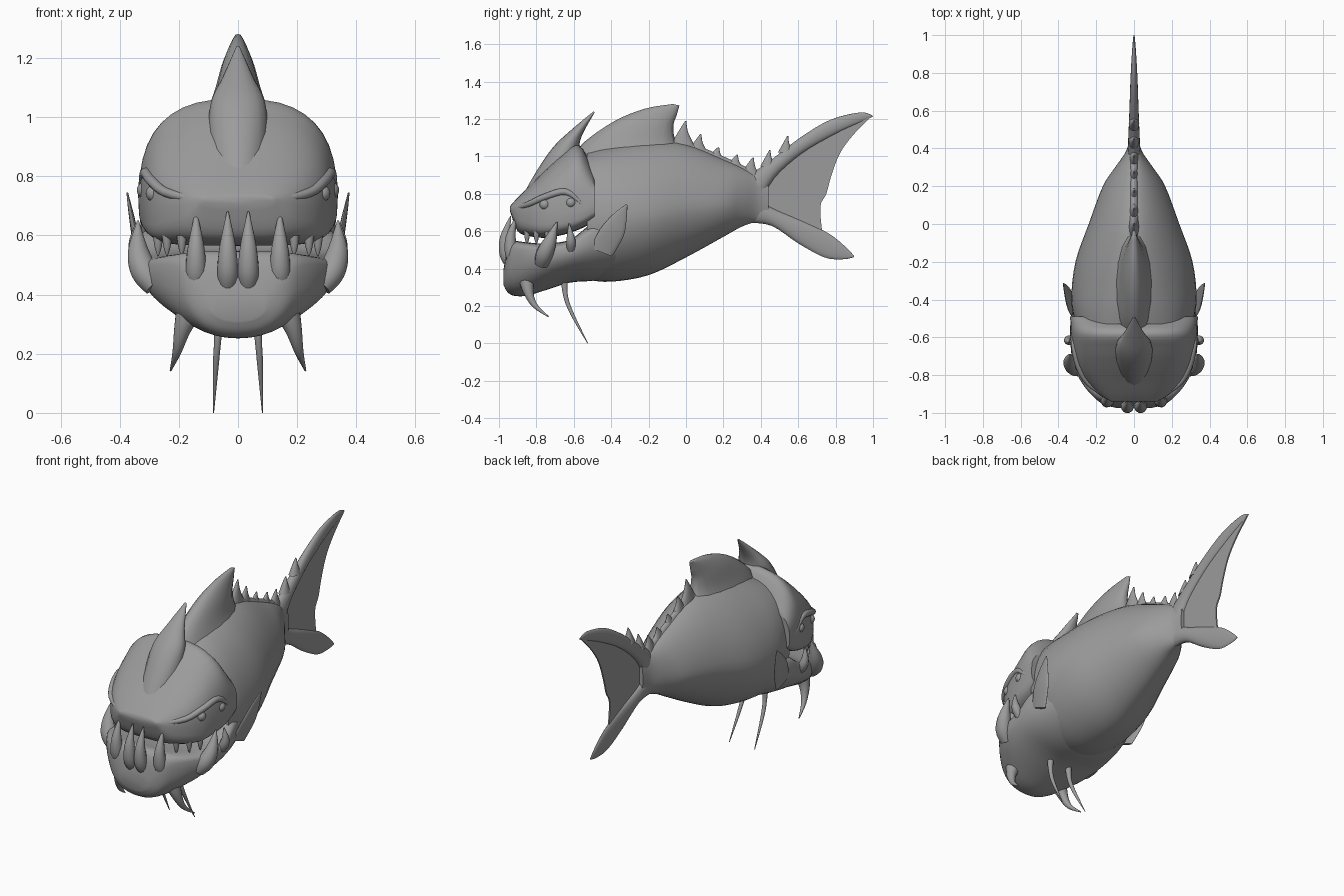
import bpy, bmesh
from math import cos, sin, pi
from mathutils import Vector

# one dark grey for every part
grey = bpy.data.materials.new("dark_grey")
grey.diffuse_color = (0.33, 0.33, 0.33, 1)


def finish(name, bm, mirror=False, angle=40):
    bmesh.ops.recalc_face_normals(bm, faces=bm.faces)
    me = bpy.data.meshes.new(name)
    bm.to_mesh(me)
    bm.free()
    me.materials.append(grey)
    ob = bpy.data.objects.new(name, me)
    bpy.context.collection.objects.link(ob)
    if mirror:
        ob.modifiers.new("mirror", 'MIRROR').use_mirror_merge = False
    bpy.ops.object.select_all(action='DESELECT')
    ob.select_set(True)
    bpy.context.view_layer.objects.active = ob
    bpy.ops.object.shade_smooth_by_angle(angle=angle * pi / 180)
    return ob


def refine(rows, n=4):
    """Smoothly interpolate rows of numbers (Catmull-Rom)."""
    out = []
    for i in range(len(rows) - 1):
        p0, p1, p2 = rows[max(i - 1, 0)], rows[i], rows[i + 1]
        p3 = rows[min(i + 2, len(rows) - 1)]
        for k in range(n):
            t = k / n
            out.append([0.5 * (2 * b + (c - a) * t + (2 * a - 5 * b + 4 * c - d) * t * t
                               + (3 * b - a - 3 * c + d) * t ** 3)
                        for a, b, c, d in zip(p0, p1, p2, p3)])
    return out + [list(rows[-1])]


def loft(name, rings, mirror=False, angle=40):
    bm = bmesh.new()
    vs = [[bm.verts.new(p) for p in r] for r in rings]
    m = len(rings[0])
    for a, b in zip(vs, vs[1:]):
        for j in range(m):
            bm.faces.new((a[j], a[(j + 1) % m], b[(j + 1) % m], b[j]))
    bm.faces.new(vs[0])
    bm.faces.new(vs[-1])
    return finish(name, bm, mirror, angle)


def spow(v, e):
    return abs(v) ** e * (1 if v >= 0 else -1)


def hull(name, rows, m=40):
    """Rows: y, top, bottom, mid height, half width, roundness above, below."""
    rings = []
    for y, top, bot, mid, w, nt, nb in refine(rows):
        ring = []
        for j in range(m):
            a = 2 * pi * j / m
            n, h = (nt, top - mid) if sin(a) >= 0 else (nb, mid - bot)
            ring.append((w * spow(cos(a), 2 / n), y, mid + h * spow(sin(a), 2 / n)))
        rings.append(ring)
    return loft(name, rings, angle=50)


def blade(name, rows, mirror=False, m=16):
    """Rows: leading y, z, trailing y, z, half thickness, x centre."""
    rings = []
    for y1, z1, y2, z2, t, x in refine(rows):
        rings.append([(x + t * sin(2 * pi * j / m),
                       (y1 + y2) / 2 + (y1 - y2) / 2 * cos(2 * pi * j / m),
                       (z1 + z2) / 2 + (z1 - z2) / 2 * cos(2 * pi * j / m)) for j in range(m)])
    return loft(name, rings, mirror, 60)


def tube(name, rows, mirror=True, m=12):
    """Rows: x, y, z, radius."""
    pts = refine(rows)
    rings = []
    for i, p in enumerate(pts):
        t = Vector(pts[min(i + 1, len(pts) - 1)][:3]) - Vector(pts[max(i - 1, 0)][:3])
        t.normalize()
        u = t.cross(Vector((0.3, 0.95, 0.1)) if abs(t.z) > 0.6 else Vector((0, 0, 1))).normalized()
        v = t.cross(u)
        c = Vector(p[:3])
        rings.append([c + p[3] * (u * cos(2 * pi * j / m) + v * sin(2 * pi * j / m))
                      for j in range(m)])
    return loft(name, rings, mirror, 60)


# body, from behind the gills to the tail root
hull("body", [
    (-0.53, 1.02, 0.34, 0.65, 0.31, 2.3, 2.0), (-0.40, 1.06, 0.33, 0.66, 0.332, 1.9, 1.9),
    (-0.20, 1.085, 0.365, 0.68, 0.31, 1.7, 1.8), (0.0, 1.065, 0.46, 0.72, 0.24, 1.65, 1.8),
    (0.20, 0.985, 0.57, 0.74, 0.165, 1.7, 1.8), (0.30, 0.94, 0.625, 0.76, 0.10, 1.9, 2),
    (0.38, 0.90, 0.65, 0.77, 0.045, 2, 2), (0.44, 0.88, 0.65, 0.77, 0.025, 2, 2)])

# upper head with overhanging snout
hull("upper_head", [
    (-0.94, 0.735, 0.705, 0.72, 0.12, 3, 3), (-0.90, 0.78, 0.60, 0.70, 0.19, 2.7, 3.5),
    (-0.83, 0.85, 0.572, 0.70, 0.258, 2.6, 4.5), (-0.75, 0.93, 0.565, 0.70, 0.303, 2.6, 5),
    (-0.66, 1.01, 0.58, 0.70, 0.325, 2.7, 5), (-0.57, 1.06, 0.61, 0.71, 0.335, 2.7, 5),
    (-0.49, 0.92, 0.65, 0.74, 0.338, 2.7, 4)])

# lower jaw
hull("lower_jaw", [
    (-0.975, 0.40, 0.31, 0.36, 0.09, 2.5, 2.2), (-0.955, 0.50, 0.275, 0.42, 0.16, 3, 2.3),
    (-0.92, 0.545, 0.255, 0.46, 0.21, 4, 2.2), (-0.85, 0.54, 0.255, 0.47, 0.27, 5, 2.0),
    (-0.75, 0.535, 0.285, 0.47, 0.32, 5, 1.9), (-0.62, 0.555, 0.325, 0.49, 0.337, 5, 1.9),
    (-0.50, 0.64, 0.335, 0.54, 0.333, 5, 1.95), (-0.36, 0.66, 0.36, 0.56, 0.29, 4, 1.9)])

# head crest and back fin
blade("head_crest", [
    (-0.89, 0.76, -0.60, 0.88, 0.09, 0), (-0.80, 0.92, -0.57, 0.99, 0.1, 0),
    (-0.71, 1.05, -0.57, 1.06, 0.09, 0), (-0.61, 1.145, -0.55, 1.125, 0.052, 0),
    (-0.495, 1.24, -0.488, 1.235, 0.006, 0)])
blade("back_fin", [
    (-0.62, 0.98, 0.0, 0.99, 0.12, 0), (-0.54, 1.08, -0.055, 1.08, 0.082, 0),
    (-0.38, 1.19, -0.068, 1.16, 0.055, 0), (-0.22, 1.255, -0.05, 1.22, 0.03, 0),
    (-0.07, 1.28, -0.035, 1.272, 0.01, 0)])

# ridge and saw spikes along the back and tail: tip y, tip z, base length, depth
blade("back_ridge", [(-0.1, 1.09, -0.1, 0.95, 0.03, 0), (0.0, 1.08, 0.0, 0.95, 0.03, 0),
                     (0.2, 1.0, 0.2, 0.85, 0.028, 0), (0.38, 0.915, 0.38, 0.8, 0.025, 0)])
for y, z, b, d in [(0.0, 1.19, 0.1, 0.14), (0.08, 1.12, 0.1, 0.12), (0.175, 1.05, 0.11, 0.1),
                   (0.275, 1.01, 0.11, 0.1), (0.36, 0.995, 0.1, 0.12),
                   (0.45, 1.035, 0.06, 0.09), (0.545, 1.11, 0.06, 0.09)]:
    blade("back_spike", [
        (y - b * 0.9, z - d, y + b * 0.5, z - d, 0.028, 0),
        (y - b * 0.4, z - d * 0.4, y + b * 0.12, z - d * 0.45, 0.015, 0),
        (y - 0.004, z, y + 0.002, z - 0.002, 0.003, 0)])

# tail: upper lobe, lower lobe, thin web
blade("tail_upper_lobe", [
    (0.34, 0.90, 0.40, 0.74, 0.035, 0), (0.46, 0.985, 0.47, 0.88, 0.03, 0),
    (0.61, 1.10, 0.62, 1.015, 0.024, 0), (0.77, 1.195, 0.80, 1.12, 0.018, 0),
    (0.93, 1.235, 0.94, 1.185, 0.009, 0), (0.995, 1.22, 1.0, 1.213, 0.003, 0)])
blade("tail_lower_lobe", [
    (0.34, 0.80, 0.34, 0.645, 0.035, 0), (0.46, 0.725, 0.46, 0.628, 0.026, 0),
    (0.60, 0.665, 0.60, 0.535, 0.02, 0), (0.76, 0.59, 0.74, 0.46, 0.013, 0),
    (0.86, 0.51, 0.84, 0.45, 0.007, 0), (0.90, 0.465, 0.895, 0.46, 0.003, 0)])
bm = bmesh.new()
trail = refine([(0.99, 1.212), (0.89, 1.11), (0.82, 1.01), (0.775, 0.89), (0.75, 0.80),
                (0.718, 0.73), (0.73, 0.58)])
edge = [(0.39, 0.84), (0.61, 1.04), (0.80, 1.15)] + trail + [(0.58, 0.62), (0.39, 0.72)]
f = bm.faces.new([bm.verts.new((-0.004, y, z)) for y, z in edge])
new = bmesh.ops.extrude_face_region(bm, geom=[f])["geom"]
bmesh.ops.translate(bm, vec=(0.008, 0, 0), verts=[v for v in new if isinstance(v, bmesh.types.BMVert)])
finish("tail_web", bm)

# side fins
blade("side_fin", [
    (-0.51, 0.51, -0.395, 0.465, 0.012, 0.315), (-0.46, 0.61, -0.335, 0.57, 0.012, 0.345),
    (-0.39, 0.69, -0.318, 0.66, 0.008, 0.362), (-0.32, 0.745, -0.313, 0.74, 0.003, 0.374)], True)

# barbels under the chin and throat
tube("chin_barbel", [(0.16, -0.85, 0.36, 0.05), (0.187, -0.845, 0.285, 0.03),
                     (0.207, -0.81, 0.205, 0.015), (0.228, -0.735, 0.143, 0.003)])
tube("throat_barbel", [(0.065, -0.65, 0.37, 0.022), (0.068, -0.645, 0.26, 0.013),
                       (0.075, -0.61, 0.16, 0.01), (0.083, -0.525, 0.0, 0.002)])

# front fangs and side tusks
for x, y in [(0.035, -0.012), (0.142, 0.018)]:
    tube("front_fang", [(x, -0.925 + y, 0.42, 0.028), (x, -0.95 + y, 0.48, 0.036),
                        (x, -0.955 + y, 0.57, 0.027), (x, -0.925 + y, 0.68, 0.003)])
tube("side_tusk", [(0.28, -0.77, 0.43, 0.04), (0.318, -0.755, 0.48, 0.046),
                   (0.338, -0.725, 0.55, 0.035), (0.338, -0.69, 0.65, 0.003)])
tube("rear_tusk", [(0.32, -0.615, 0.50, 0.022), (0.342, -0.615, 0.54, 0.026),
                   (0.35, -0.618, 0.58, 0.019), (0.345, -0.625, 0.64, 0.003)])

# small upper teeth
for x, y in [(0.19, -0.85), (0.24, -0.80), (0.27, -0.74)]:
    tube("upper_tooth", [(x, y, 0.60, 0.018), (x, y, 0.56, 0.012), (x, y, 0.53, 0.002)])

# brow ridge above the eyes, and two eyes on each side
tube("brow_ridge", [(0.14, -0.912, 0.72, 0.014), (0.243, -0.84, 0.745, 0.016),
                    (0.293, -0.75, 0.785, 0.018), (0.315, -0.64, 0.81, 0.018),
                    (0.328, -0.55, 0.74, 0.008)])
for x, y, z in [(0.284, -0.755, 0.742), (0.314, -0.615, 0.753)]:
    bm = bmesh.new()
    bmesh.ops.create_uvsphere(bm, u_segments=20, v_segments=12, radius=0.028)
    bmesh.ops.translate(bm, vec=(x, y, z), verts=bm.verts)
    finish("eye", bm, True)
